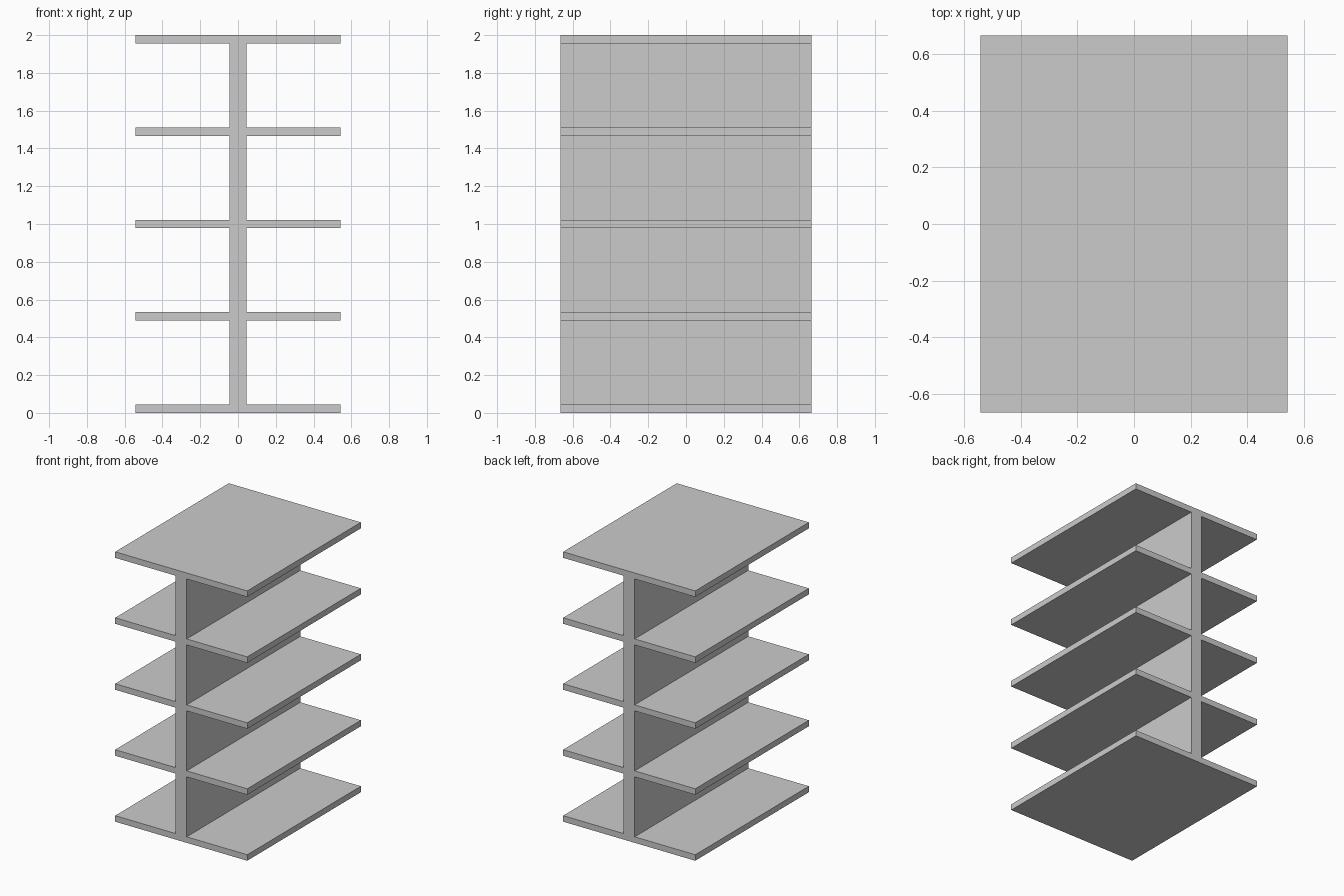
import bpy, bmesh

if "Cube" in bpy.data.objects:
    bpy.data.objects.remove(bpy.data.objects["Cube"])

HALF_W, HALF_D, HEIGHT = 0.5415, 0.665, 2.0   # overall size
WALL = 0.045                                  # half thickness of the central wall
T = 0.0445                                    # shelf thickness
COUNT = 5
PITCH = (HEIGHT - T) / (COUNT - 1)

# right half of the front profile: shelf edges joined by the central wall
right = []
for i in range(COUNT):
    z = i * PITCH
    if i > 0:
        right.append((WALL, z))
    right += [(HALF_W, z), (HALF_W, z + T)]
    if i < COUNT - 1:
        right.append((WALL, z + T))

# mirror to close the outline
outline = right + [(-x, z) for x, z in reversed(right)]

# extrude the profile from front to back
bm = bmesh.new()
face = bm.faces.new([bm.verts.new((x, -HALF_D, z)) for x, z in outline])
result = bmesh.ops.extrude_face_region(bm, geom=[face], use_keep_orig=True)
new_verts = [g for g in result["geom"] if isinstance(g, bmesh.types.BMVert)]
bmesh.ops.translate(bm, verts=new_verts, vec=(0, 2 * HALF_D, 0))
bmesh.ops.recalc_face_normals(bm, faces=bm.faces)

mesh = bpy.data.meshes.new("double_sided_shelf")
bm.to_mesh(mesh)
bm.free()
shelf = bpy.data.objects.new("double_sided_shelf", mesh)
bpy.context.collection.objects.link(shelf)
